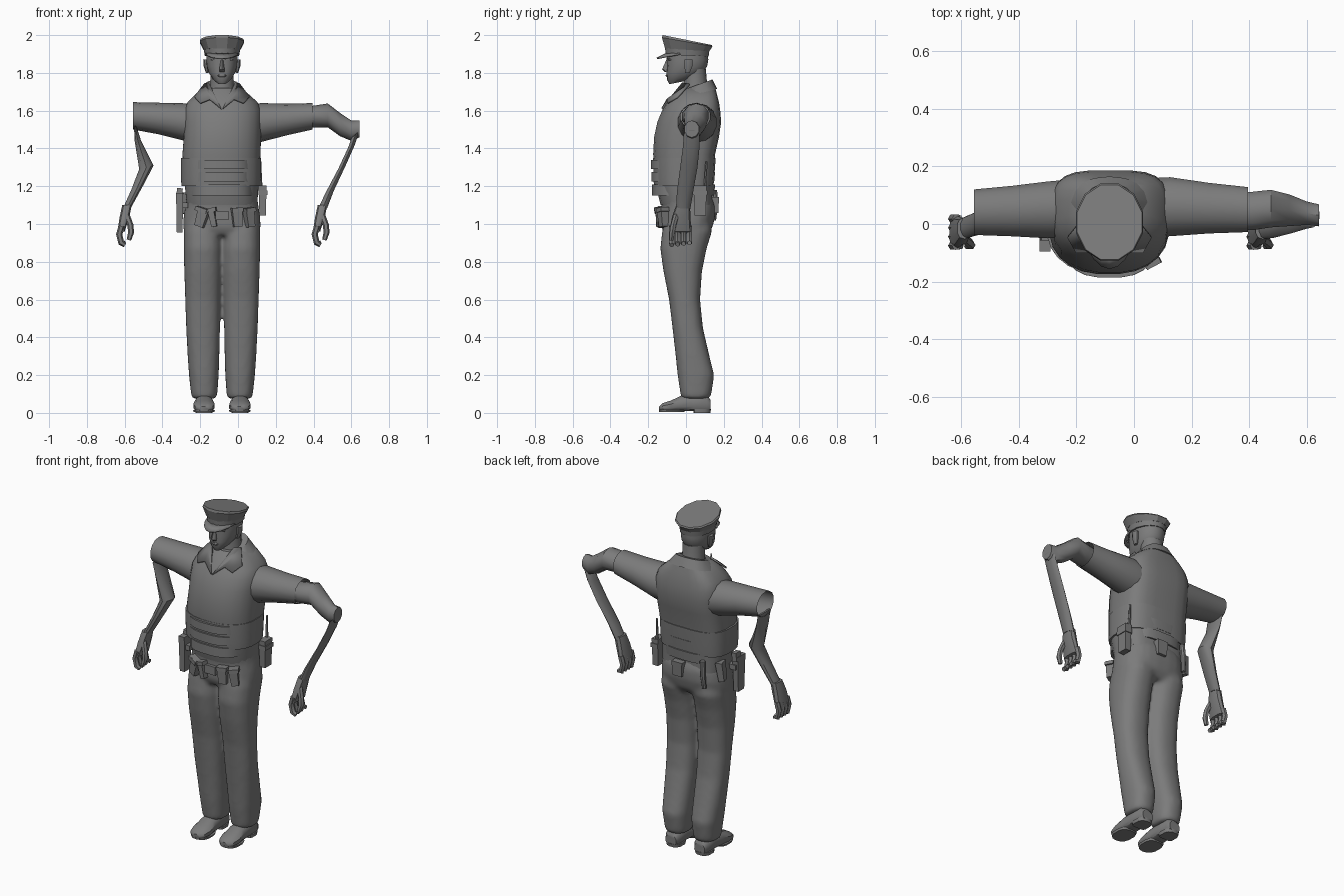
import bpy, bmesh, math
from mathutils import Vector, Matrix

CX = -0.085  # body centre line
mat = bpy.data.materials.new("dark_grey")
mat.diffuse_color = (0.2, 0.2, 0.2, 1)


def finish(name, bm, angle=40):
    bmesh.ops.recalc_face_normals(bm, faces=bm.faces)
    me = bpy.data.meshes.new(name)
    bm.to_mesh(me)
    bm.free()
    ob = bpy.data.objects.new(name, me)
    bpy.context.collection.objects.link(ob)
    me.materials.append(mat)
    bpy.ops.object.select_all(action='DESELECT')
    ob.select_set(True)
    bpy.context.view_layer.objects.active = ob
    bpy.ops.object.shade_smooth_by_angle(angle=math.radians(angle))
    return ob


def loft(name, rings, n=16, front=2.0, back=2.0, caps=(True, True), angle=40):
    """Skin superelliptic rings given as (centre, half axis u, half axis v)."""
    bm = bmesh.new()
    loops = []
    for c, u, v in rings:
        c, u, v = Vector(c), Vector(u), Vector(v)
        loop = []
        for i in range(n):
            t = 2 * math.pi * (i + 0.5) / n
            p = 2 / (back if math.sin(t) > 0 else front)
            a = math.copysign(abs(math.cos(t)) ** p, math.cos(t))
            b = math.copysign(abs(math.sin(t)) ** p, math.sin(t))
            loop.append(bm.verts.new(c + u * a + v * b))
        loops.append(loop)
    for A, B in zip(loops, loops[1:]):
        for i in range(n):
            bm.faces.new((A[i], A[(i + 1) % n], B[(i + 1) % n], B[i]))
    if caps[0]:
        bm.faces.new(loops[0])
    if caps[1]:
        bm.faces.new(loops[-1])
    return finish(name, bm, angle)


def flat(z, x0, x1, y0, y1, tilt=0):   # horizontal ring, tilt raises the back
    return ((x0 + x1) / 2, (y0 + y1) / 2, z), ((x1 - x0) / 2, 0, 0), (0, (y1 - y0) / 2, tilt)


def across(x, y0, y1, z0, z1):         # ring facing along x
    return (x, (y0 + y1) / 2, (z0 + z1) / 2), (0, (y1 - y0) / 2, 0), (0, 0, (z1 - z0) / 2)


def along(y, x, w, z0, z1):            # ring facing along y
    return (x, y, (z0 + z1) / 2), (w, 0, 0), (0, 0, (z1 - z0) / 2)


def tube(name, pts, r, n=6):
    pts = [Vector(p) for p in pts]
    rings = []
    for i, p in enumerate(pts):
        d = (pts[min(i + 1, len(pts) - 1)] - pts[max(i - 1, 0)]).normalized()
        u = Vector((0, 1, 0))
        s = r * (0.75 if i == len(pts) - 1 else 1)
        rings.append((p, u * s, d.cross(u).normalized() * s))
    return loft(name, rings, n)


def box(name, loc, size, turn=0, lean=0, taper=1.0):
    bm = bmesh.new()
    bmesh.ops.create_cube(bm, size=1)
    for v in bm.verts:
        if v.co.z < 0:
            v.co.x *= taper
            v.co.y *= taper
    m = Matrix.Translation(loc) @ Matrix.Rotation(math.radians(turn), 4, 'Z') \
        @ Matrix.Rotation(math.radians(lean), 4, 'Y') @ Matrix.Diagonal((*size, 1))
    bm.transform(m)
    return finish(name, bm, 30)


def plate(name, pts, thick=0.012):
    bm = bmesh.new()
    bm.faces.new([bm.verts.new(p) for p in pts])
    ob = finish(name, bm, 30)
    mod = ob.modifiers.new("thickness", 'SOLIDIFY')
    mod.thickness, mod.offset = thick, 0
    return ob


# Torso with vest, then the wrapped lower vest band and its straps
loft("torso", [flat(1.1, -.272, .102, -.135, .14), flat(1.2, -.282, .11, -.16, .138),
               flat(1.37, -.295, .12, -.175, .155), flat(1.46, -.288, .123, -.17, .175),
               flat(1.54, -.289, .125, -.153, .187), flat(1.6, -.287, .123, -.128, .182),
               flat(1.645, -.268, .104, -.1, .175), flat(1.685, -.228, .06, -.07, .165),
               flat(1.72, -.18, .01, -.035, .155)], 24, 2.3, 3.6)
loft("vest_band", [flat(1.2, -.3, .12, -.17, .146), flat(1.24, -.303, .122, -.174, .15),
                   flat(1.35, -.304, .123, -.175, .158)], 24, 2.3, 3.2)
for z, h, y in ((1.18, .028, -.18), (1.25, .026, -.185), (1.315, .024, -.187)):
    loft("vest_strap", [flat(z - h, -.255, .085, y, .15), flat(z + h, -.255, .085, y, .155)],
         24, 2.7, 3.2)

# Trousers: hips and two legs blended into one surface
hips = loft("trousers", [flat(.94, -.25, .08, -.11, .11), flat(.98, -.291, .121, -.13, .14),
                         flat(1.04, -.289, .118, -.13, .155), flat(1.1, -.278, .108, -.13, .155),
                         flat(1.16, -.268, .1, -.145, .13)], 24, 2.4, 2.6)
LEG = [(1.03, .004, .19, -.11, .13), (.96, 0, .203, -.127, .138), (.87, 0, .203, -.137, .11),
       (.75, .003, .2, -.12, .085), (.6, .009, .195, -.09, .075), (.45, .011, .19, -.072, .09),
       (.3, .014, .182, -.055, .125), (.2, .017, .175, -.045, .15), (.1, .024, .164, -.03, .135),
       (.075, .03, .158, -.025, .125)]
legs = []
for s in (-1, 1):
    legs.append(loft("trouser_leg", [flat(z, *sorted((CX + s * a, CX + s * b)), y0, y1)
                                     for z, a, b, y0, y1 in LEG], 20, 2.4, 2.4))
    x = CX + s * .095
    # Shoe with sole and heel
    loft("shoe", [along(-.142, x, .025, .012, .035), along(-.125, x, .048, .01, .052),
                  along(-.08, x, .058, .01, .066), along(-.03, x, .052, .01, .09),
                  along(.04, x, .047, .01, .1), along(.11, x, .046, .01, .095),
                  along(.13, x, .035, .012, .07)], 12, 3.5, 2.2)
    loft("sole", [flat(.004, x - .055, x + .055, -.142, -.01),
                  flat(.016, x - .059, x + .059, -.144, -.005)], 14, 2.4, 3)
    loft("heel", [flat(0, x - .045, x + .045, .04, .13),
                  flat(.02, x - .048, x + .048, .04, .134)], 12, 5, 2.4)
bpy.ops.object.select_all(action='DESELECT')
for ob in [hips] + legs:
    ob.select_set(True)
bpy.context.view_layer.objects.active = hips
bpy.ops.object.join()
mod = hips.modifiers.new("blend", 'REMESH')
mod.mode, mod.voxel_size, mod.use_smooth_shade = 'VOXEL', .012, True
mod = hips.modifiers.new("soften", 'SMOOTH')
mod.factor, mod.iterations = .5, 8

# Sleeves
loft("right_sleeve", [across(.02, -.05, .16, 1.42, 1.63), across(.125, -.045, .165, 1.435, 1.64),
                      across(.26, -.035, .145, 1.47, 1.637), across(.395, -.03, .13, 1.5, 1.64)],
     14, caps=(True, False))
loft("left_sleeve", [across(-.19, -.05, .16, 1.42, 1.63), across(-.3, -.052, .15, 1.445, 1.64),
                     across(-.42, -.045, .135, 1.475, 1.642), across(-.555, -.04, .122, 1.5, 1.645)],
     14, caps=(True, False))

# Bent arms
loft("right_upper_arm", [across(.36, -.025, .11, 1.51, 1.62), across(.41, -.025, .115, 1.51, 1.628),
                         across(.475, -.015, .122, 1.512, 1.638), across(.54, -.01, .105, 1.465, 1.588),
                         across(.6, -.005, .08, 1.44, 1.548), across(.642, -.01, .07, 1.458, 1.548)], 10)
loft("right_forearm", [((.622, .03, 1.475), (.022, 0, .02), (0, .042, 0)),
                       ((.6, .028, 1.41), (.018, 0, .006), (0, .044, 0)),
                       ((.55, .015, 1.3), (.02, 0, .008), (0, .046, 0)),
                       ((.485, -.005, 1.17), (.024, 0, .008), (0, .043, 0)),
                       ((.447, -.015, 1.08), (.026, 0, .003), (0, .038, 0))], 10)
loft("left_forearm", [((-.545, .035, 1.52), (.006, 0, 0), (0, .065, 0)),
                      ((-.53, .035, 1.44), (.018, 0, 0), (0, .058, 0)),
                      ((-.485, .025, 1.3), (.04, 0, .01), (0, .048, 0)),
                      ((-.535, .005, 1.19), (.031, 0, .008), (0, .042, 0)),
                      ((-.585, -.012, 1.09), (.024, 0, .004), (0, .038, 0))], 10)

# Hands with curled fingers
for hx in (.445, -.59):
    loft("palm", [((hx + .002, -.015, 1.1), (.026, 0, 0), (0, .037, 0)),
                  ((hx - .01, -.025, 1.04), (.028, 0, .006), (0, .048, 0)),
                  ((hx - .03, -.03, .955), (.021, 0, .006), (0, .06, 0))], 10, 2.6, 2.6)
    for i in range(4):
        y = -.075 + .031 * i
        tube("finger", [(hx - .026, y, .99), (hx - .039, y, .945), (hx - .028, y, .9),
                        (hx - .008, y, .888 + .004 * i)], .0165)
    tube("thumb", [(hx, -.05, 1.05), (hx + .02, -.066, .995), (hx + .024, -.073, .955),
                   (hx + .012, -.077, .915)], .016)

# Neck and head
loft("neck", [flat(1.66, CX - .075, CX + .075, -.02, .13), flat(1.74, CX - .062, CX + .062, -.012, .112),
              flat(1.82, CX - .062, CX + .062, -.01, .105)], 14)
loft("head", [flat(1.748, CX - .026, CX + .026, -.088, -.01, .008),
              flat(1.768, CX - .05, CX + .05, -.1, .04, .006),
              flat(1.8, CX - .07, CX + .07, -.104, .09), flat(1.835, CX - .08, CX + .08, -.1, .112),
              flat(1.87, CX - .083, CX + .083, -.102, .118), flat(1.92, CX - .082, CX + .082, -.1, .115)],
     18, 2.3, 2.1)
loft("nose", [flat(1.805, CX - .016, CX + .016, -.112, -.085), flat(1.818, CX - .016, CX + .016, -.127, -.085),
              flat(1.87, CX - .007, CX + .007, -.104, -.085)], 6, angle=60)
loft("lips", [flat(1.778, CX - .018, CX + .018, -.104, -.08), flat(1.785, CX - .026, CX + .026, -.109, -.08),
              flat(1.792, CX - .02, CX + .02, -.107, -.08)], 8, angle=60)
for s in (-1, 1):
    box("brow", (CX + s * .037, -.092, 1.872), (.042, .014, .008), s * 14, s * 6)
    loft("ear", [flat(1.8, *sorted((CX + s * .07, CX + s * .086)), -.005, .02),
                 flat(1.835, *sorted((CX + s * .072, CX + s * .098)), -.01, .035),
                 flat(1.87, *sorted((CX + s * .074, CX + s * .1)), -.01, .035)], 8)

# Peaked cap: band, flared crown and visor
loft("cap_band", [flat(1.892, CX - .093, CX + .093, -.11, .122, -.005),
                  flat(1.925, CX - .098, CX + .098, -.113, .126, -.008)], 16)
loft("cap_crown", [flat(1.922, CX - .1, CX + .1, -.115, .128, -.008),
                   flat(1.964, CX - .121, CX + .121, -.132, .145, -.024),
                   flat(1.974, CX - .116, CX + .116, -.128, .14, -.027)], 12, angle=25)
bm = bmesh.new()
rows = []
for i in range(9):
    t = math.radians(200 + 17.5 * i)
    k = math.sin(math.pi * i / 8)
    c, s = math.cos(t), math.sin(t)
    rows.append((bm.verts.new((CX + .094 * c, .005 + .112 * s, 1.905)),
                 bm.verts.new((CX + .097 * c, .005 + .114 * s - .047 * k, 1.9 - .02 * k))))
for a, b in zip(rows, rows[1:]):
    bm.faces.new((a[0], a[1], b[1], b[0]))
mod = finish("cap_visor", bm).modifiers.new("thickness", 'SOLIDIFY')
mod.thickness = .008

# Shirt collar standing at the back with two folded points in front
loft("collar", [flat(1.685, CX - .135, CX + .135, -.07, .165, .03),
                flat(1.735, CX - .09, CX + .09, -.03, .14, .03)], 18, 2, 2.4)
for s in (-1, 1):
    plate("collar_point", [(CX + s * .068, -.018, 1.745), (CX + s * .092, .02, 1.742),
                           (CX + s * .145, -.045, 1.672), (CX + s * .115, -.098, 1.64),
                           (CX + s * .065, -.098, 1.66), (CX + s * .004, -.127, 1.61)], .01)

# Belt gear
box("buckle", (CX, -.134, 1.045), (.07, .025, .05))
for x, turn, lean, w in ((-.19, -20, 18, .06), (-.135, -8, -12, .035), (-.005, 12, -4, .055), (.06, 28, -8, .05)):
    y = -.14 + .9 * (x - CX) ** 2
    box("front_pouch", (x, y, 1.035), (w, .045, .1), turn, lean, .8)
    box("pouch_flap", (x, y - .003, 1.075), (w + .006, .05, .022), turn, lean)
box("holster", (-.309, -.06, 1.06), (.038, .07, .21), 0, 0, .8)
box("pistol_grip", (-.31, -.035, 1.165), (.03, .045, .05), 0, 8)
box("holster_strap", (-.29, -.05, 1.1), (.05, .06, .03))
box("radio", (.13, .075, 1.125), (.042, .07, .16), 0, 0, .85)
box("radio_flap", (.132, .075, 1.165), (.046, .076, .025))
tube("radio_antenna", [(.122, .1, 1.19), (.118, .105, 1.26), (.118, .108, 1.33)], .008)
box("back_pouch", (-.06, .155, 1.1), (.07, .04, .085), 0, 0, .8)
tube("baton", [(-.215, .15, 1.18), (-.22, .155, 1.1), (-.225, .148, 1.02)], .016, 8)
box("side_pouch", (-.285, .07, 1.11), (.04, .06, .11), 15, 8, .8)
